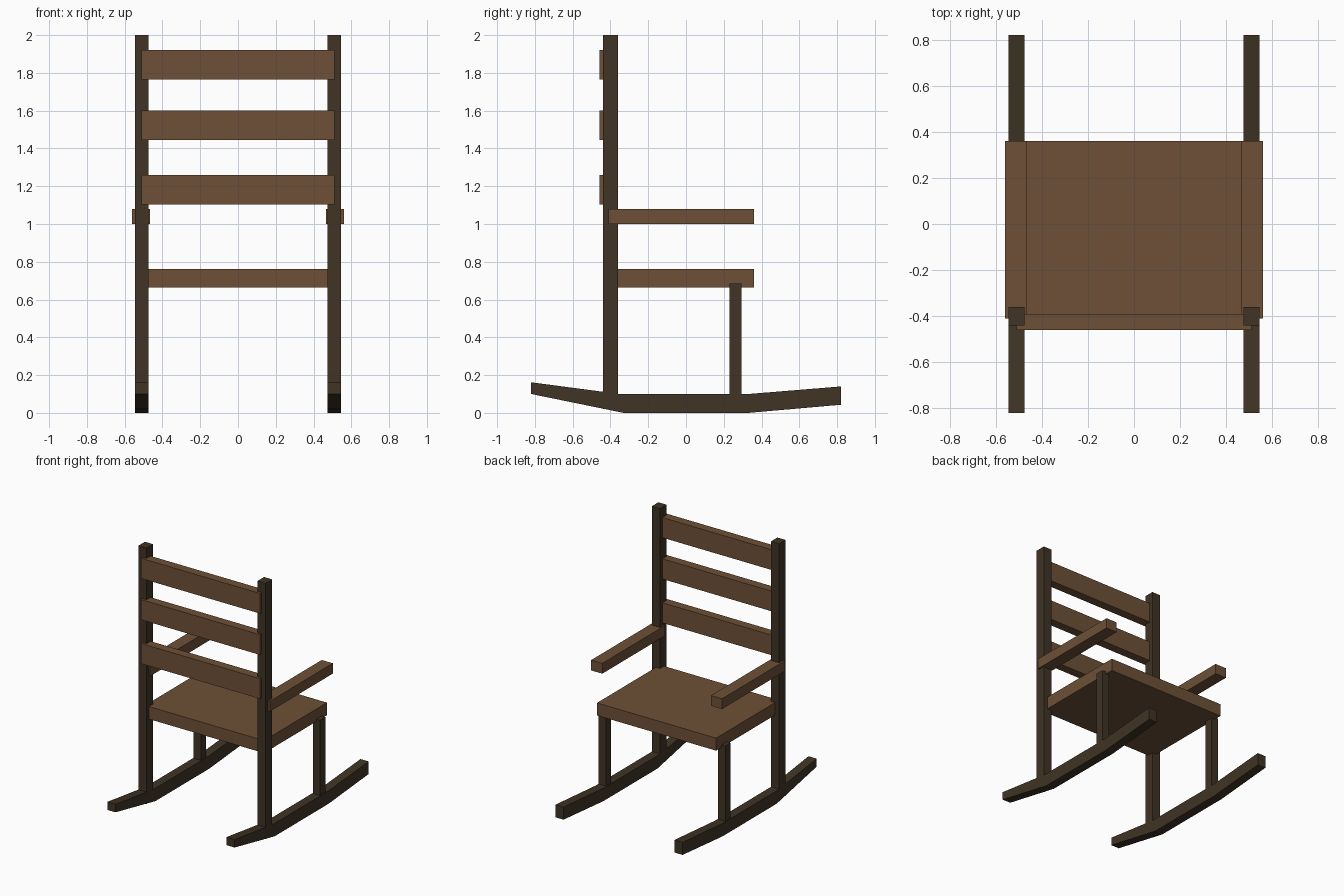
import bpy, bmesh

if "Cube" in bpy.data.objects:
    bpy.data.objects.remove(bpy.data.objects["Cube"])


def material(name, rgb):
    m = bpy.data.materials.new(name)
    m.diffuse_color = (*rgb, 1.0)
    m.use_nodes = True
    m.node_tree.nodes["Principled BSDF"].inputs["Base Color"].default_value = m.diffuse_color
    return m


LIGHT = material("warm brown wood", (0.155, 0.081, 0.038))
DARK = material("dark brown wood", (0.050, 0.034, 0.018))


def extrude_profile(name, profile, x0, x1, mat):
    """Extrude a (y, z) outline from x0 to x1."""
    bm = bmesh.new()
    face = bm.faces.new([bm.verts.new((x0, y, z)) for y, z in profile])
    geom = bmesh.ops.extrude_face_region(bm, geom=[face])["geom"]
    verts = [g for g in geom if isinstance(g, bmesh.types.BMVert)]
    bmesh.ops.translate(bm, verts=verts, vec=(x1 - x0, 0, 0))
    bmesh.ops.recalc_face_normals(bm, faces=bm.faces[:])
    mesh = bpy.data.meshes.new(name)
    bm.to_mesh(mesh)
    bm.free()
    mesh.materials.append(mat)
    obj = bpy.data.objects.new(name, mesh)
    bpy.context.collection.objects.link(obj)
    return obj


def box(name, x, y, z, mat):
    outline = [(y[0], z[0]), (y[1], z[0]), (y[1], z[1]), (y[0], z[1])]
    return extrude_profile(name, outline, x[0], x[1], mat)


def span(side, a, b):
    return tuple(sorted((side * a, side * b)))


# Seat
box("seat", (-0.51, 0.51), (-0.41, 0.36), (0.665, 0.762), LIGHT)

# Backrest slats
for i, z in enumerate((1.182, 1.522, 1.842)):
    box(f"back_slat_{i + 1}", (-0.51, 0.51), (-0.459, -0.39),
        (z - 0.078, z + 0.078), LIGHT)

# Rocker outline: flat middle with both ends raised
ROCKER = [(-0.82, 0.10), (-0.33, 0.0), (0.33, 0.0), (0.82, 0.043),
          (0.82, 0.14), (0.33, 0.10), (-0.35, 0.10), (-0.82, 0.162)]

for side, label in ((-1, "left"), (1, "right")):
    # Rocker runner
    extrude_profile(f"{label}_rocker", ROCKER, *span(side, 0.475, 0.545), DARK)
    # Tall back post
    box(f"{label}_back_post", span(side, 0.475, 0.545), (-0.44, -0.36),
        (0.02, 2.0), DARK)
    # Front leg
    box(f"{label}_front_leg", span(side, 0.48, 0.543), (0.23, 0.293),
        (0.05, 0.684), DARK)
    # Armrest
    box(f"{label}_armrest", span(side, 0.465, 0.56), (-0.41, 0.36),
        (1.0, 1.08), LIGHT)
